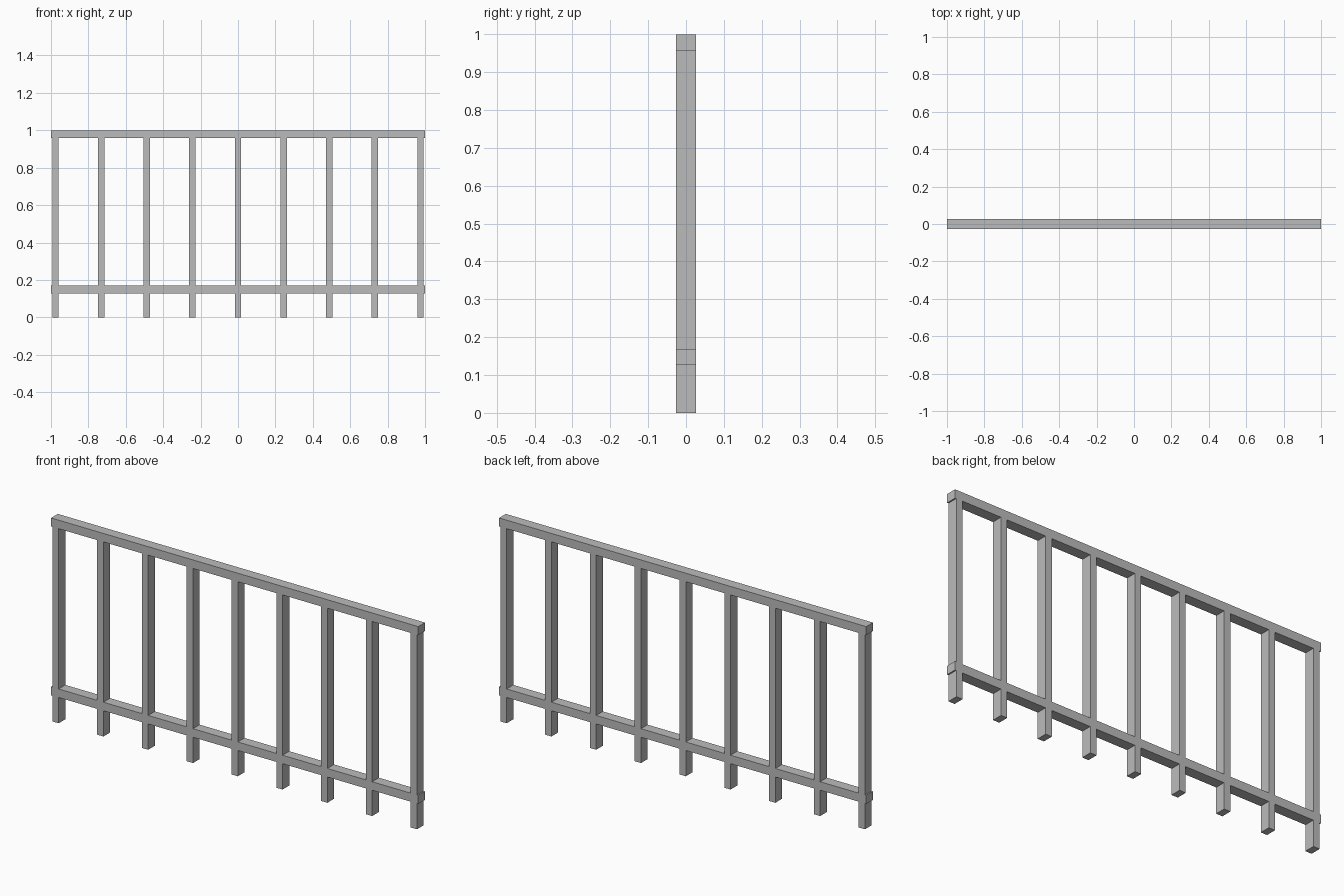
import bpy

cube = bpy.data.objects.get("Cube")
if cube:
    bpy.data.objects.remove(cube, do_unlink=True)

# Single painted-metal colour
grey = bpy.data.materials.new("grey_metal")
grey.use_nodes = True
colour = (0.5, 0.5, 0.5, 1)
grey.diffuse_color = colour
grey.node_tree.nodes["Principled BSDF"].inputs["Base Color"].default_value = colour

DEPTH = 0.052
POST_WIDTH = 0.034
POST_COUNT = 9
POST_REACH = 0.976
RAIL_HEIGHT = 0.042


def bar(name, x, width, bottom, top):
    """Square-edged bar centred on y = 0."""
    bpy.ops.mesh.primitive_cube_add(size=1, location=(x, 0, (bottom + top) / 2))
    obj = bpy.context.object
    obj.name = name
    obj.scale = (width, DEPTH, top - bottom)
    bpy.ops.object.transform_apply(location=False, rotation=False, scale=True)
    obj.data.materials.append(grey)
    return obj


# Handrail and lower rail
bar("top_rail", 0, 2, 1 - RAIL_HEIGHT, 1)
bar("bottom_rail", 0, 2, 0.127, 0.127 + RAIL_HEIGHT)

# Evenly spaced upright posts reaching the underside of the handrail
for i in range(POST_COUNT):
    x = -POST_REACH + 2 * POST_REACH * i / (POST_COUNT - 1)
    bar(f"post_{i + 1}", x, POST_WIDTH, 0, 1 - RAIL_HEIGHT)
